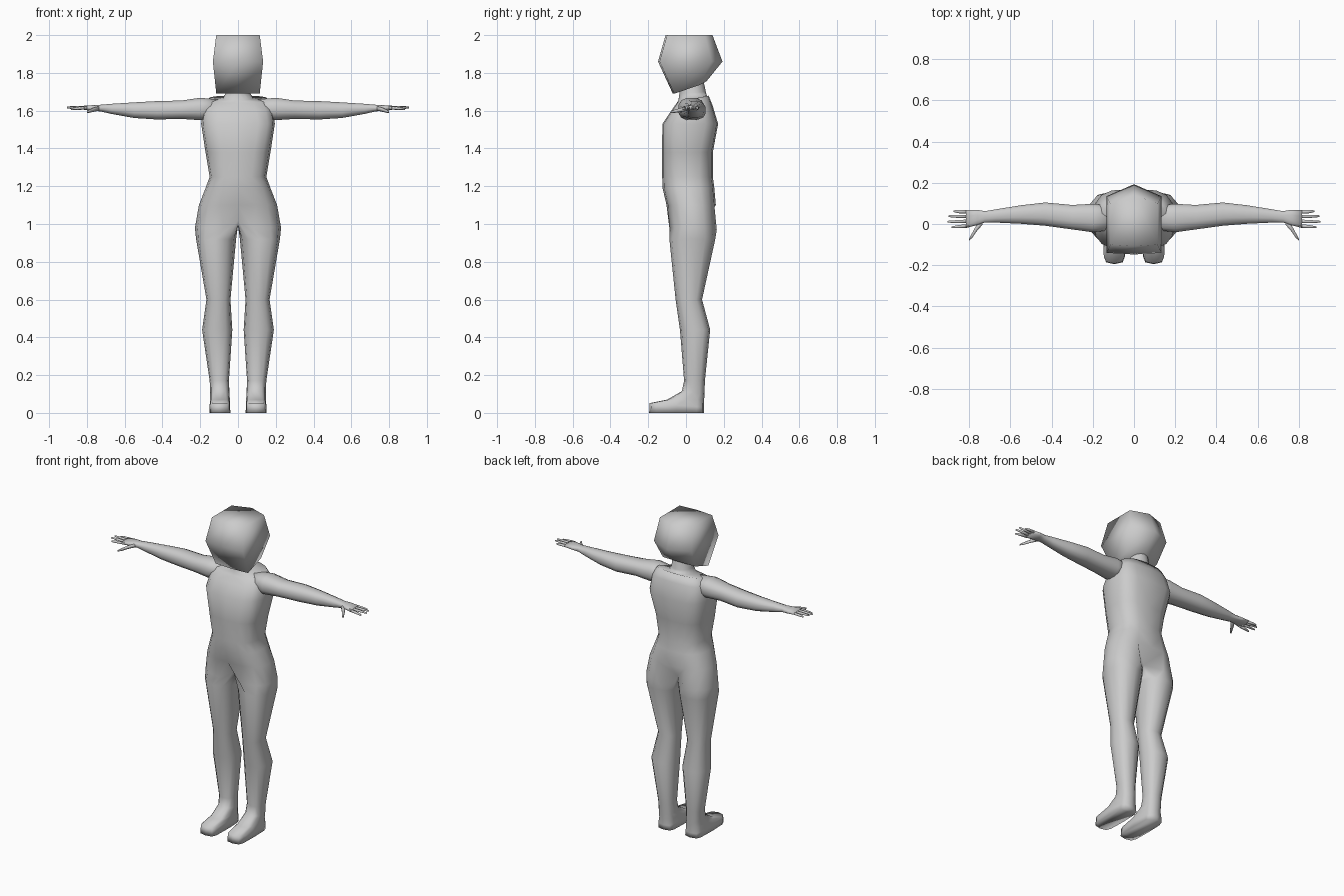
import bpy, bmesh, math
from mathutils import Vector

if "Cube" in bpy.data.objects:
    bpy.data.objects.remove(bpy.data.objects["Cube"])

grey = bpy.data.materials.new("plain grey")
grey.diffuse_color = (0.6, 0.6, 0.6, 1)
grey.use_nodes = True
grey.node_tree.nodes["Principled BSDF"].inputs["Base Color"].default_value = grey.diffuse_color


def oval(a0, a1, b0, b1, angles, n=2.0):
    """Superellipse points filling the box a0..a1 by b0..b1."""
    pts = []
    for d in angles:
        c, s = math.cos(math.radians(d)), math.sin(math.radians(d))
        u = math.copysign(abs(c) ** (2 / n), c) if abs(c) > 1e-6 else 0
        v = math.copysign(abs(s) ** (2 / n), s) if abs(s) > 1e-6 else 0
        pts.append(((a0 + a1) / 2 + u * (a1 - a0) / 2,
                    (b0 + b1) / 2 + v * (b1 - b0) / 2))
    return pts


def skin(bm, rings, closed=True):
    """Bridge neighbouring rings of vertices with quads."""
    for r, q in zip(rings, rings[1:]):
        n = len(r)
        for i in range(n if closed else n - 1):
            j = (i + 1) % n
            bm.faces.new((r[i], r[j], q[j], q[i]))


def add(bm, points):
    return [bm.verts.new(p) for p in points]


def finish(bm, name, mirror=True):
    if mirror:
        bmesh.ops.mirror(bm, geom=bm.verts[:] + bm.edges[:] + bm.faces[:],
                         axis='X', merge_dist=0.0005)
    bmesh.ops.recalc_face_normals(bm, faces=bm.faces[:])
    for f in bm.faces:
        f.smooth = True
    me = bpy.data.meshes.new(name)
    bm.to_mesh(me)
    bm.free()
    me.materials.append(grey)
    ob = bpy.data.objects.new(name, me)
    bpy.context.collection.objects.link(ob)
    return ob


def level(x0, x1, y0, y1, z0, z1, angles, n):
    """Ring around z, sloping from z0 at the front to z1 at the back."""
    return [(x, y, z0 + (z1 - z0) * (y - y0) / (y1 - y0))
            for x, y in oval(x0, x1, y0, y1, angles, n)]


# Body: half a torso that closes into a leg at the crotch
bm = bmesh.new()
half = [-90 + 22.5 * i for i in range(9)]
torso = [  # half width, front y, back y, front z, back z, squareness
    (.060, -.030, .090, 1.76, 1.77, 2),
    (.063, -.035, .105, 1.69, 1.70, 2),
    (.080, -.040, .112, 1.655, 1.675, 2.2),
    (.158, -.050, .120, 1.64, 1.68, 2.8),
    (.185, -.078, .140, 1.60, 1.63, 3),
    (.195, -.125, .170, 1.53, 1.53, 3.2),
    (.172, -.127, .142, 1.38, 1.38, 2.8),
    (.150, -.126, .142, 1.25, 1.25, 2.6),
    (.172, -.124, .150, 1.19, 1.19, 2.5),
    (.207, -.103, .158, 1.10, 1.10, 2.5),
]
rings = [add(bm, level(-w, w, a, b, za, zb, half, n)) for w, a, b, za, zb, n in torso]
hip = level(-.228, .228, -.092, .167, .98, .98, half, 2.5)
hip[0], hip[8] = (0, -.045, 1.02), (0, .085, 1.01)
hip[1] = (.075, -.088, .98)
hip[7] = (.085, .163, .97)
hip = add(bm, hip)
skin(bm, rings + [hip], closed=False)
crotch = add(bm, [(0, .055, .995), (0, .02, .99), (0, -.015, .995)])
around = [-120 + 30 * i for i in range(12)]
leg = [  # inner x, outer x, front y, back y, front z, back z, squareness
    (.010, .222, -.088, .155, .92, .92, 2.4),
    (.040, .167, -.055, .085, .60, .60, 2.4),
    (.030, .190, -.032, .128, .44, .44, 2.4),
    (.048, .150, -.010, .100, .17, .17, 2.4),
    (.045, .147, -.022, .098, .115, .10, 2.6),
    (.043, .148, -.100, .096, .070, .07, 3),
    (.043, .150, -.192, .095, .052, .03, 4.5),
    (.040, .150, -.195, .095, 0, 0, 4.5),
]
legs = [add(bm, level(*r[:6], around, r[6])) for r in leg]
skin(bm, [hip + crotch] + legs)
bm.faces.new(legs[-1])
finish(bm, "body")


# Tubes running along a list of (centre, half y, half z) stations
def tube(bm, stations, sides, n=2.0):
    angles = [360 / sides * (i + .5) for i in range(sides)]
    rings = []
    for (x, y, z), hy, hz in stations:
        rings.append(add(bm, [(x, a, b) for a, b in
                              oval(y - hy, y + hy, z - hz, z + hz, angles, n)]))
    skin(bm, rings)
    bm.faces.new(rings[0])
    bm.faces.new(rings[-1])


# Arms with palms
bm = bmesh.new()
arm = [  # x, front y, back y, bottom z, top z
    (.10, -.030, .090, 1.560, 1.660),
    (.20, -.042, .100, 1.548, 1.670),
    (.30, -.028, .094, 1.555, 1.655),
    (.43, -.010, .106, 1.552, 1.652),
    (.55, .000, .092, 1.560, 1.645),
    (.67, .006, .072, 1.582, 1.637),
    (.725, .006, .063, 1.595, 1.632),
    (.76, -.006, .070, 1.599, 1.630),
    (.815, -.020, .069, 1.603, 1.627),
]
tube(bm, [((x, (a + b) / 2, (c + d) / 2), (b - a) / 2, (d - c) / 2)
          for x, a, b, c, d in arm], 12, 2.4)
finish(bm, "arms")

# Fingers and thumbs
bm = bmesh.new()
for y0, y1, tip, z in ((.058, .062, .875, 1.612), (.036, .038, .900, 1.618),
                       (.013, .011, .905, 1.616), (-.009, -.016, .885, 1.608)):
    tube(bm, [((.80, y0, 1.615), .010, .009),
              ((.85, (y0 + y1) / 2, (z + 1.616) / 2), .009, .008),
              ((tip, y1, z), .005, .005)], 6)
tube(bm, [((.735, .012, 1.612), .018, .012), ((.765, -.022, 1.605), .018, .011),
          ((.785, -.055, 1.598), .014, .009), ((.80, -.076, 1.593), .006, .005)], 6)
finish(bm, "fingers")

# Head: flat front, pointed back
bm = bmesh.new()
head = [  # half width, front y/z, back corner y/z, back point y/z
    (.115, -.070, 1.69, .070, 1.735, .108, 1.755),
    (.133, -.148, 1.86, .135, 1.86, .193, 1.86),
    (.115, -.108, 2.00, .100, 2.00, .140, 2.00),
]
rings = [add(bm, [(0, f, fz), (w, f + .008, fz), (w, c, cz), (0, b, bz),
                  (-w, c, cz), (-w, f + .008, fz)]) for w, f, fz, c, cz, b, bz in head]
skin(bm, rings)
bm.faces.new(rings[0])
bm.faces.new(rings[-1])
finish(bm, "head", mirror=False)
